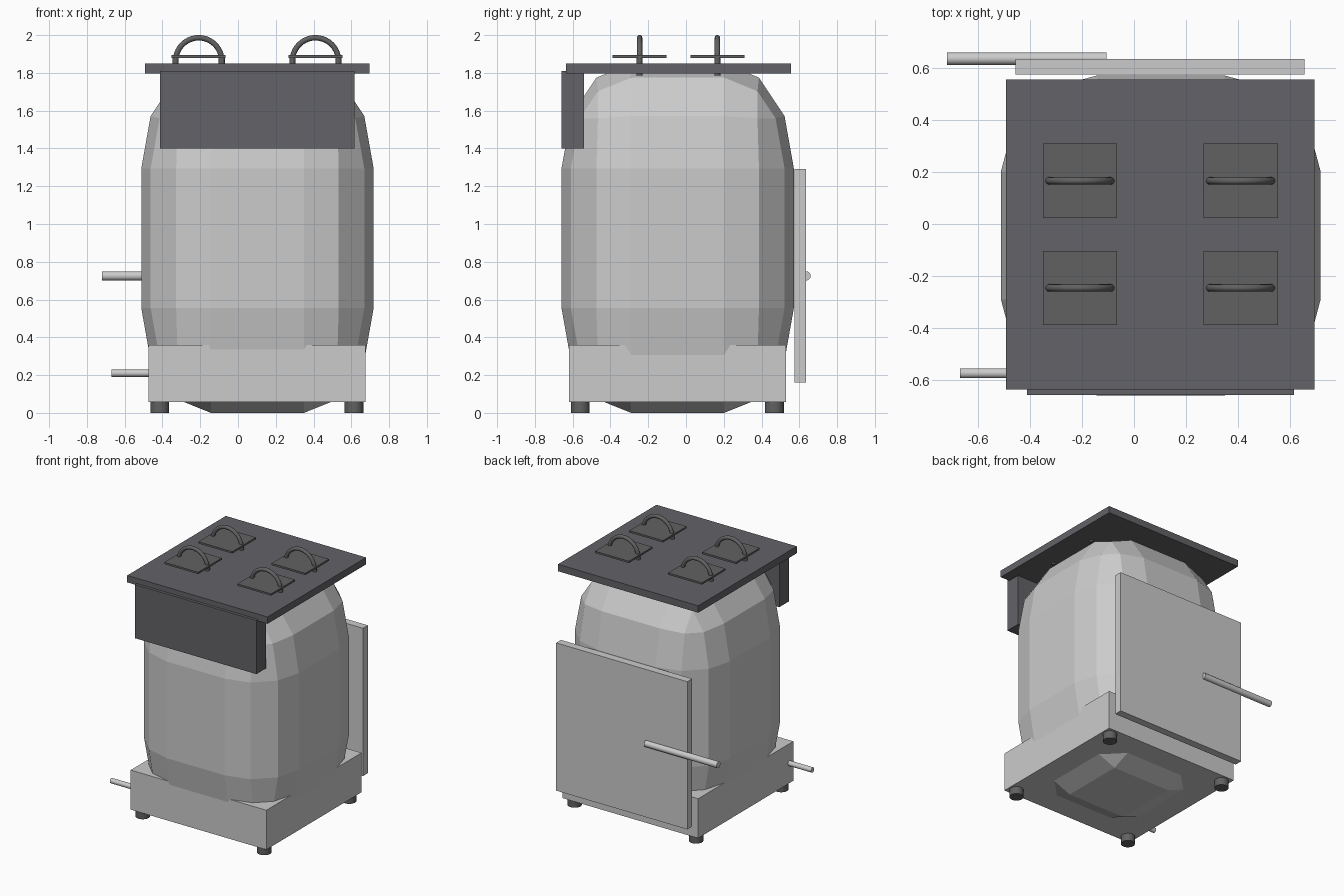
import bpy, bmesh, math
from mathutils import Matrix, Vector

if "Cube" in bpy.data.objects:
    bpy.data.objects.remove(bpy.data.objects["Cube"])

CX, CY = 0.103, -0.044   # axis of the drum


def material(name, r, g, b):
    m = bpy.data.materials.new(name)
    m.diffuse_color = (r, g, b, 1)
    m.use_nodes = True
    m.node_tree.nodes["Principled BSDF"].inputs["Base Color"].default_value = m.diffuse_color
    return m


CHARCOAL = material("charcoal", 0.125, 0.122, 0.135)
IRON = material("iron", 0.12, 0.12, 0.12)


def add(name, bm, mat=None, smooth=False):
    me = bpy.data.meshes.new(name)
    bmesh.ops.recalc_face_normals(bm, faces=bm.faces)
    bm.to_mesh(me)
    bm.free()
    ob = bpy.data.objects.new(name, me)
    bpy.context.collection.objects.link(ob)
    if mat:
        me.materials.append(mat)
    if smooth:
        bpy.ops.object.select_all(action='DESELECT')
        ob.select_set(True)
        bpy.context.view_layer.objects.active = ob
        bpy.ops.object.shade_smooth_by_angle(angle=math.radians(35))
    return ob


def box(name, x, y, z, mat=None, bevel=0):
    """Box from (min, max) ranges; bevel is a fraction of each side."""
    bm = bmesh.new()
    bmesh.ops.create_cube(bm, size=1)
    if bevel:
        bmesh.ops.bevel(bm, geom=bm.edges[:], offset=bevel, segments=3,
                        profile=0.5, affect='EDGES')
    size = [r[1] - r[0] for r in (x, y, z)]
    mid = [(r[1] + r[0]) / 2 for r in (x, y, z)]
    bm.transform(Matrix.Translation(mid) @ Matrix.Diagonal((*size, 1)))
    return add(name, bm, mat)


def rod(bm, a, b, r, sides=24):
    a, b = Vector(a), Vector(b)
    rot = (b - a).to_track_quat('Z', 'Y').to_matrix().to_4x4()
    bmesh.ops.create_cone(bm, cap_ends=True, segments=sides, radius1=r, radius2=r,
                          depth=(b - a).length,
                          matrix=Matrix.Translation((a + b) / 2) @ rot)


def rod_object(name, a, b, r, mat=None):
    bm = bmesh.new()
    rod(bm, a, b, r)
    add(name, bm, mat, True)


# Rounded drum: cube with wide three-segment bevels
box("drum", (CX - 0.615, CX + 0.615), (CY - 0.615, CY + 0.615), (0, 1.849), bevel=0.3)

# Base tray and feet
box("base", (-0.474, 0.674), (-0.62, 0.53), (0.058, 0.36))
for i, x in enumerate((-0.414, 0.614)):
    for j, y in enumerate((-0.56, 0.468)):
        rod_object(f"foot_{i}_{j}", (x, y, 0), (x, y, 0.075), 0.05, IRON)

# Top plate and the front and back panels
box("top_plate", (-0.492, 0.695), (-0.636, 0.555), (1.797, 1.85), CHARCOAL)
box("front_panel", (-0.412, 0.616), (-0.658, -0.54), (1.40, 1.81), CHARCOAL)
box("back_panel", (-0.455, 0.655), (0.575, 0.634), (0.16, 1.29))

# Side rods
rod_object("back_rod", (-0.72, 0.636, 0.725), (-0.105, 0.636, 0.725), 0.024)
rod_object("front_rod", (-0.67, -0.574, 0.21), (-0.3, -0.574, 0.21), 0.019)


def handle(name, x, y, r=0.122, t=0.0145, zc=1.864):
    """Arch swept as a half ring on two straight legs."""
    bm = bmesh.new()
    rings = []
    n, sides = 20, 12
    for i in range(n + 1):
        a = math.pi * i / n
        ring = []
        for k in range(sides):
            b = math.tau * k / sides
            d = r + t * math.cos(b)
            ring.append(bm.verts.new((x + d * math.cos(a), y + t * math.sin(b),
                                      zc + d * math.sin(a))))
        rings.append(ring)
    for p, q in zip(rings, rings[1:]):
        for k in range(sides):
            m = (k + 1) % sides
            bm.faces.new((p[k], p[m], q[m], q[k]))
    for s in (-1, 1):
        rod(bm, (x + s * r, y, 1.785), (x + s * r, y, 1.885), 0.016, 16)
    add(name, bm, IRON, True)


# Four burners: thin plate with an arched handle
for i, x in enumerate((-0.208, 0.41)):
    for j, y in enumerate((-0.246, 0.166)):
        box(f"burner_plate_{i}_{j}", (x - 0.143, x + 0.143), (y - 0.143, y + 0.143),
            (1.88, 1.894), IRON)
        handle(f"handle_{i}_{j}", x, y)
